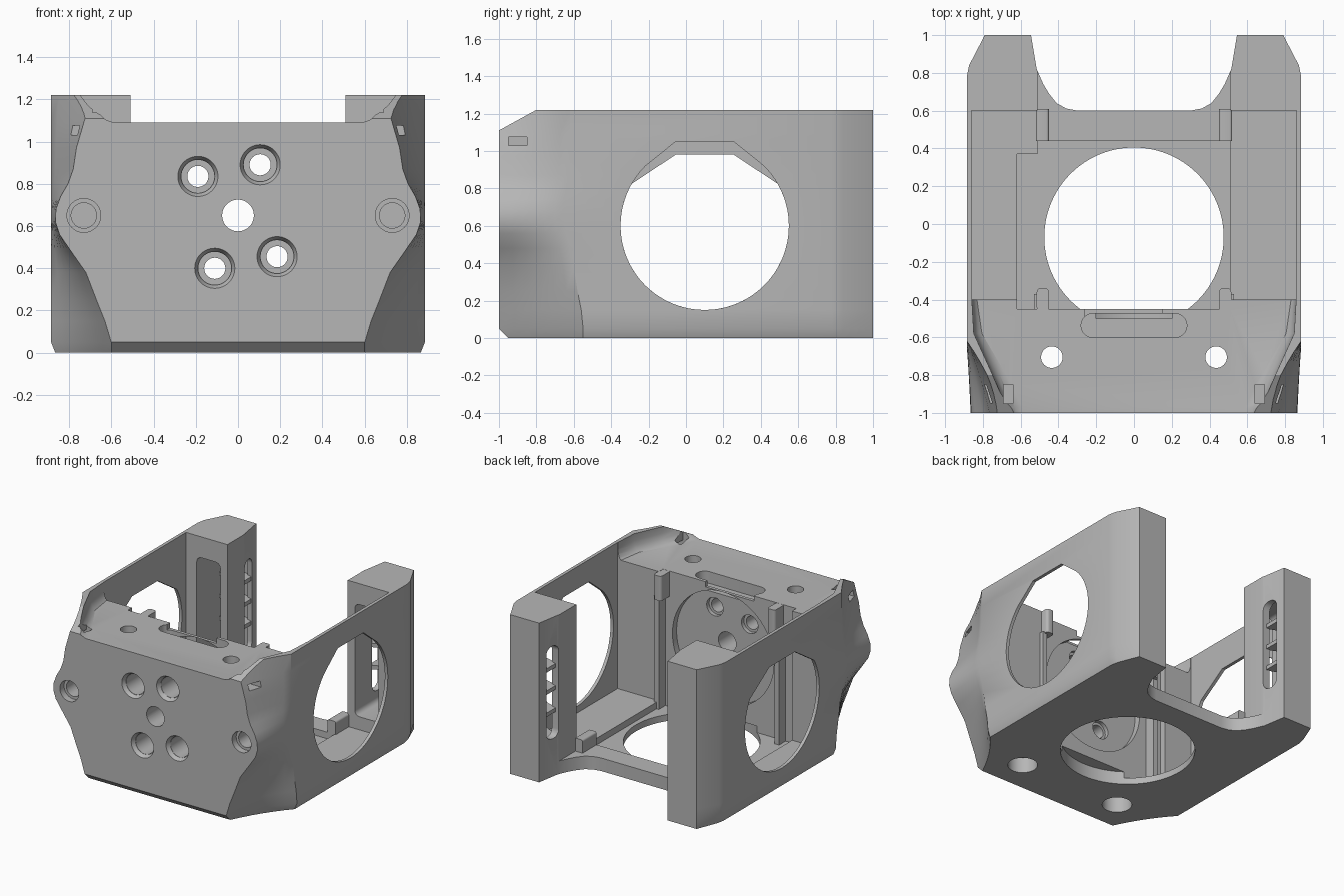
import bpy, bmesh, math
from mathutils import Matrix

cube = bpy.data.objects.get("Cube")
if cube:
    bpy.data.objects.remove(cube, do_unlink=True)

grey = bpy.data.materials.new("light_grey")
grey.use_nodes = True
grey.diffuse_color = (0.47, 0.47, 0.47, 1)
bsdf = next(n for n in grey.node_tree.nodes if n.type == 'BSDF_PRINCIPLED')
bsdf.inputs["Base Color"].default_value = (0.47, 0.47, 0.47, 1)


def finish(name, bm):
    bmesh.ops.recalc_face_normals(bm, faces=bm.faces)
    me = bpy.data.meshes.new(name)
    bm.to_mesh(me)
    bm.free()
    me.materials.append(grey)
    ob = bpy.data.objects.new(name, me)
    bpy.context.collection.objects.link(ob)
    return ob


def loft(name, rows):
    """Skin a list of closed point loops and cap both ends."""
    bm = bmesh.new()
    loops = [[bm.verts.new(p) for p in row] for row in rows]
    n = len(loops[0])
    for a, b in zip(loops, loops[1:]):
        for i in range(n):
            j = (i + 1) % n
            bm.faces.new((a[i], a[j], b[j], b[i]))
    bm.faces.new(loops[0][::-1])
    bm.faces.new(loops[-1])
    return finish(name, bm)


def box(name, x, y, z, bevel=0, axis=2):
    """Box from ranges, optionally rounding the edges along one axis."""
    bm = bmesh.new()
    bmesh.ops.create_cube(bm, size=1)
    for v in bm.verts:
        v.co = [r[0] + (c + 0.5) * (r[1] - r[0]) for c, r in zip(v.co, (x, y, z))]
    if bevel:
        edges = [e for e in bm.edges
                 if abs((e.verts[0].co - e.verts[1].co).normalized()[axis]) > 0.9]
        bmesh.ops.bevel(bm, geom=edges, offset=bevel, segments=5, affect='EDGES', profile=0.5)
    return finish(name, bm)


def cyl(name, x, y, z, r, depth, along='Z', r2=None, seg=48):
    bm = bmesh.new()
    bmesh.ops.create_cone(bm, cap_ends=True, segments=seg, radius1=r,
                          radius2=r if r2 is None else r2, depth=depth)
    if along == 'Y':
        bm.transform(Matrix.Rotation(-math.pi / 2, 4, 'X'))
    bm.transform(Matrix.Translation((x, y, z)))
    return finish(name, bm)


def cut(target, tool):
    mod = target.modifiers.new("cut", 'BOOLEAN')
    mod.operation = 'DIFFERENCE'
    mod.solver = 'EXACT'
    mod.object = tool
    bpy.context.view_layer.objects.active = target
    bpy.ops.object.modifier_apply(modifier=mod.name)
    bpy.data.objects.remove(tool, do_unlink=True)


def mirror_loop(half, z):
    """Closed loop from a half outline running front to back on +x."""
    return [(x, y, z) for x, y in half] + [(-x, y, z) for x, y in reversed(half)]


def span(s, a, b):
    return (min(s * a, s * b), max(s * a, s * b))


# Outer shell: height, front half width, where the flared cheek meets the side
levels = [(0, .60, -.55), (.05, .60, -.55), (.15, .63, -.56), (.25, .67, -.58),
          (.38, .72, -.6), (.48, .79, -.62), (.56, .845, -.64), (.62, .865, -.65),
          (.68, .862, -.65), (.74, .84, -.65), (.80, .805, -.64), (.87, .78, -.63),
          (.97, .765, -.62), (1.09, .73, -.62), (1.22, .69, -.62)]
rows = []
for z, w, yb in levels:
    yf = -.95 if z == 0 else -1
    xs = .865 if z == 0 else .885
    half = []
    for i in range(7):
        t = i / 6
        cx, cy = w + .42 * (xs - w), yf + .58 * (yb - yf)
        half.append(((1-t)**2 * w + 2*t*(1-t) * cx + t*t * xs,
                     (1-t)**2 * yf + 2*t*(1-t) * cy + t*t * yb))
    half += [(xs, .78), (xs - .012, .84), (.79, 1)]
    rows.append(mirror_loop(half, z))
shell = loft("housing_shell", rows)

# Main cavity, lowered centre floor and side channel
cut(shell, box("cavity", (-.86, .86), (-.4, .6), (.1, 2)))
cut(shell, box("centre_floor", (-.51, .51), (-.45, .44), (.05, 2)))
cut(shell, box("side_channel", (-.62, -.5), (-.45, .37), (.05, 2)))

# Rear opening between the pillars, with flared floor edge
flare = [(.3, .6), (.36, .612), (.41, .64), (.45, .69), (.48, .74), (.515, .82), (.545, 1), (.56, 1.1)]
cut(shell, loft("rear_flare", [mirror_loop(flare, z) for z in (-1, 2)]))
opening = [(.51, .55), (.51, .8), (.545, 1), (.56, 1.1)]
cut(shell, loft("rear_opening", [mirror_loop(opening, z) for z in (.1, 2)]))

# Sunken top deck with filleted sides and sloping front corners
deck = []
for z, d in ((1.09, .09), (1.105, .05), (1.135, .02), (1.17, .005), (1.4, 0)):
    half = [(.68 - d, -1.1), (.68 - d, -.97), (.76 - d * .8, -.78), (.85 - d * .5, -.58), (.86 - d * .3, -.39)]
    deck.append(mirror_loop(half, z))
cut(shell, loft("deck_cut", deck))
wedge = [(-1.1, 1.055), (-.8, 1.22), (-.8, 1.5), (-1.1, 1.5)]
cut(shell, loft("front_slope", [[(x, y, z) for y, z in wedge] for x in (-1, 1)]))

# Round side windows with a peaked top, lower on one side
for s, start, top in ((1, 45, 1.05), (-1, 30, .98)):
    sweep = 180 + 2 * start
    pts = []
    for i in range(49):
        a = math.radians(180 - start + sweep * i / 48)
        pts.append((.1 + .45 * math.cos(a), .6 + .45 * math.sin(a)))
    pts += [(.255, top), (-.055, top)]
    cut(shell, loft("side_window", [[(s * x, y, z) for y, z in pts] for x in (.8, 1)]))

# Floor opening, rear face recess and deck trough
cut(shell, cyl("floor_opening", 0, -.07, 0, .475, .2, seg=96))
cut(shell, cyl("round_recess", 0, -.45, .62, .43, .1, 'Y', seg=64))
cut(shell, box("trough", (-.28, .28), (-.6, -.475), (1.0, 1.3), .06))
cut(shell, box("trough_lip", (-.26, .15), (-.52, -.4), (1.05, 1.3)))

# Front counterbored holes and centre bore
for x, z in ((-.19, .835), (.105, .89), (-.11, .40), (.185, .455)):
    cut(shell, cyl("rim", x, -1, z, .11, .06, 'Y', .08))
    cut(shell, cyl("counterbore", x, -.9, z, .078, .3, 'Y'))
    cut(shell, cyl("bore", x, -.7, z, .05, 1, 'Y'))
    cut(shell, cyl("rear_rim", x, -.5, z, .07, .06, 'Y'))
cut(shell, cyl("centre_bore", 0, -.7, .65, .075, 1, 'Y'))

for s in (-1, 1):
    # Cheek sockets, deck screw holes and tie slots
    cut(shell, cyl("cheek_socket", s * .73, -1, .65, .08, .1, 'Y'))
    cut(shell, cyl("cheek_bore", s * .73, -.95, .65, .06, .25, 'Y'))
    cut(shell, cyl("screw_hole", s * .435, -.705, .5, .057, 2))
    cut(shell, cyl("screw_head_hole", s * .435, -.705, 0, .105, .24))
    cut(shell, box("tie_slot", span(s, .64, .69), (-.95, -.85), (1.03, 1.3)))
    cut(shell, box("tie_exit", span(s, .66, 1), (-.95, -.85), (1.03, 1.075)))
    # Pillar pocket and vented inner slot
    cut(shell, box("pillar_pocket", span(s, .57, .77), (.5, .94), (.2, 1.06), .04, 1))
    cut(shell, box("pillar_slot", span(s, .4, .65), (.81, .93), (.29, 1.0), .055, 0))

for s, side in ((1, "left"), (-1, "right")):
    # Slanted vent ribs in each pillar
    for i in range(3):
        z = .47 + .17 * i
        prof = [(.8, z), (.95, z), (.95, z + .03), (.8, z + .03)]
        loft(f"{side}_vent_rib_{i + 1}",
             [[(s * x, y, h + dz) for y, h in prof] for x, dz in ((.54, 0), (.72, .04))])
    # Corner stops at the rear of the floor and guide tabs behind the deck
    box(f"{side}_corner_stop", span(s, .45, .52), (.44, .61), (.03, .2), .015, 1)
    box(f"{side}_guide_tab", span(s, .45, .515), (-.46, -.34), (.9, 1.089), .02, 2)
    box(f"{side}_guide_rail", span(s, .49, .53), (-.46, -.37), (.04, .91))

# Crisp edges with smooth curves
for ob in bpy.context.collection.objects:
    if ob.type == 'MESH' and grey.name in ob.data.materials:
        bpy.ops.object.select_all(action='DESELECT')
        ob.select_set(True)
        bpy.context.view_layer.objects.active = ob
        bpy.ops.object.shade_smooth_by_angle(angle=math.radians(28))
